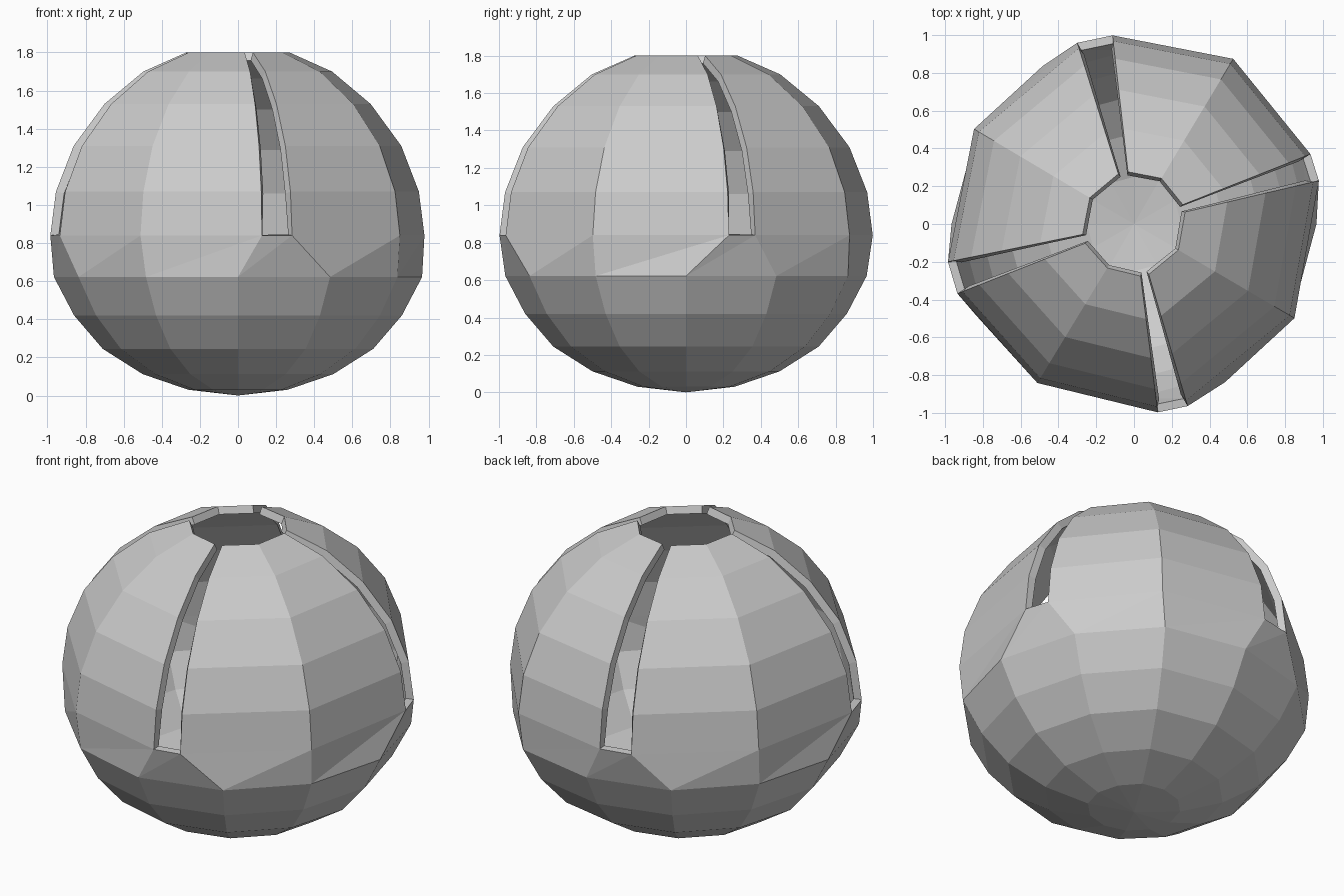
import bpy, bmesh
from math import radians, cos, sin

if "Cube" in bpy.data.objects:
    bpy.data.objects.remove(bpy.data.objects["Cube"])

# (radius, height) rings from the underside to the open rim
LOWER = [(0.26, 0.03), (0.50, 0.112), (0.71, 0.245), (0.86, 0.42), (0.966, 0.622)]
UPPER = [(1.005, 0.84), (0.975, 1.07), (0.88, 1.31), (0.715, 1.53), (0.507, 1.70), (0.278, 1.80)]

# twelve columns: regular below, pulled together around four slots above
LOW_ANGLES = [30 * i for i in range(12)]
UP_ANGLES = [13.2, 21.6, 59, 96.5, 107.4, 149.3, 191.5, 201.5, 238.7, 277.2, 286.4, 329.6]


def ring(bm, radius, z, angles, ridge):
    verts = []
    for i, a in enumerate(angles):
        k = ridge if i % 3 == 2 else 1.0
        if i == 2:
            k += 0.035          # one ridge bulges slightly
        r = radius * k
        verts.append(bm.verts.new((r * cos(radians(a)), r * sin(radians(a)), z)))
    return verts


bm = bmesh.new()
rings = [ring(bm, r, z, LOW_ANGLES, 1.0) for r, z in LOWER]
rings += [ring(bm, r, z, UP_ANGLES, 0.98) for r, z in UPPER]

# underside cap
tip = bm.verts.new((0, 0, 0))
for i in range(12):
    bm.faces.new((tip, rings[0][(i + 1) % 12], rings[0][i]))

# wall bands, with the slot columns left open above the middle
sill = len(LOWER)
for j in range(len(rings) - 1):
    lo, hi = rings[j], rings[j + 1]
    for i in range(12):
        n = (i + 1) % 12
        if j >= sill and i % 3 == 0:
            continue
        if j == sill - 1:
            bm.faces.new((lo[i], lo[n], hi[n]))
            bm.faces.new((lo[i], hi[n], hi[i]))
        else:
            bm.faces.new((lo[i], lo[n], hi[n], hi[i]))

mesh = bpy.data.meshes.new("slotted_bowl")
bm.to_mesh(mesh)
bm.free()
bowl = bpy.data.objects.new("slotted_bowl", mesh)
bpy.context.collection.objects.link(bowl)

# wall thickness, inward
shell = bowl.modifiers.new("wall", 'SOLIDIFY')
shell.thickness = 0.045
shell.offset = -1
